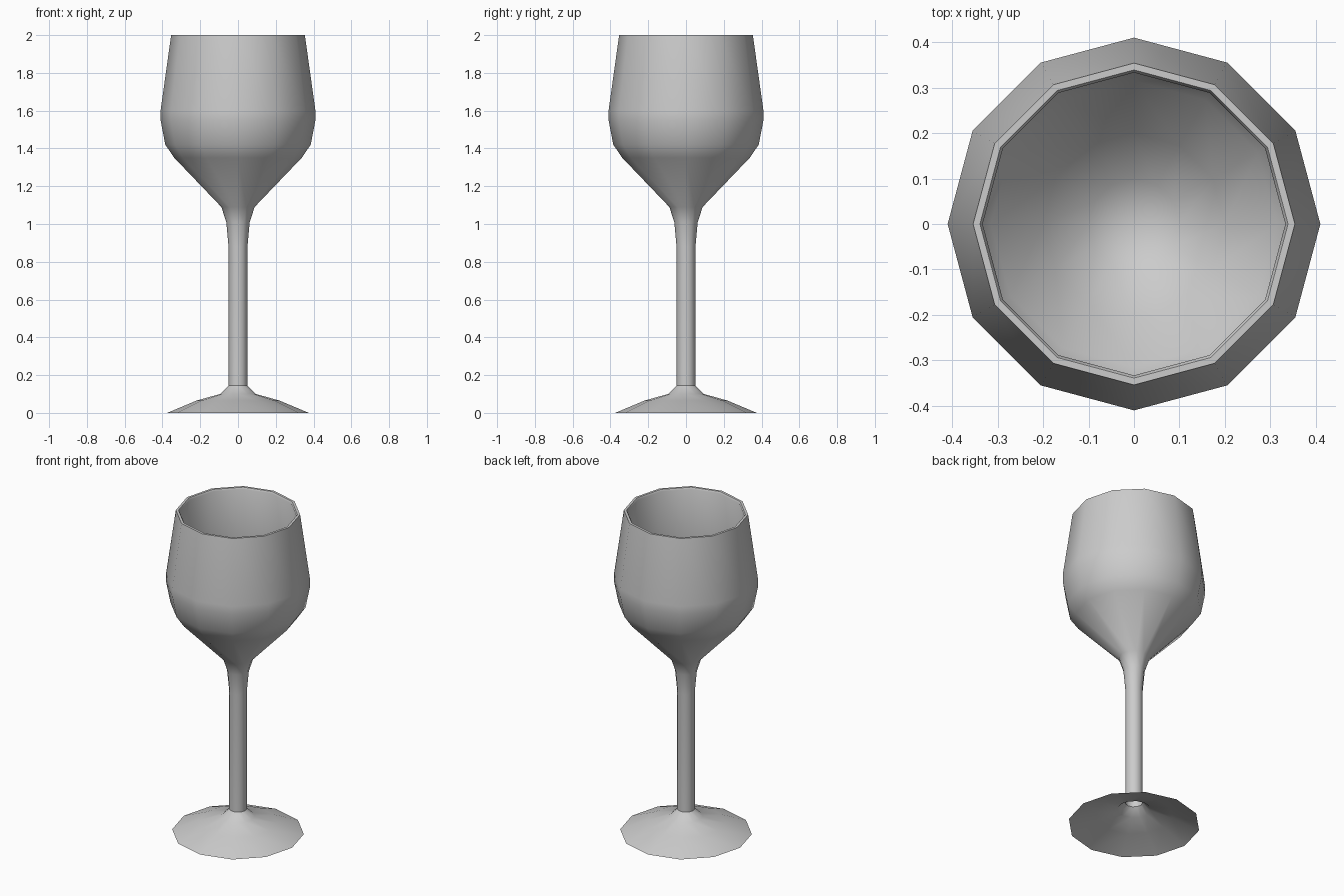
import bpy, bmesh, math

if "Cube" in bpy.data.objects:
    bpy.data.objects.remove(bpy.data.objects["Cube"])

SIDES = 12

# Radius/height profile: inner bowl bottom -> rim -> outer bowl -> stem -> open foot
inner_bowl = [(0.10, 1.145), (0.20, 1.24), (0.315, 1.37), (0.362, 1.435),
              (0.387, 1.555), (0.387, 1.60), (0.333, 1.99)]
rim = [(0.339, 2.0), (0.354, 2.0)]
outer_bowl = [(0.41, 1.60), (0.41, 1.55), (0.385, 1.42), (0.337, 1.35), (0.088, 1.09)]
stem = [(0.062, 1.01), (0.05, 0.88), (0.05, 0.145)]
foot = [(0.095, 0.10), (0.22, 0.065), (0.375, 0.0)]
profile = inner_bowl + rim + outer_bowl + stem + foot


def lathe(name, points, centre_z):
    """Revolve a profile around z, closing its first ring to a centre point."""
    bm = bmesh.new()
    rings = [[bm.verts.new((r * math.cos(2 * math.pi * k / SIDES),
                            r * math.sin(2 * math.pi * k / SIDES), z))
              for k in range(SIDES)] for r, z in points]
    centre = bm.verts.new((0, 0, centre_z))
    for k in range(SIDES):
        n = (k + 1) % SIDES
        bm.faces.new((centre, rings[0][k], rings[0][n]))
        for a, b in zip(rings, rings[1:]):
            bm.faces.new((a[k], b[k], b[n], a[n]))
    mesh = bpy.data.meshes.new(name)
    bm.to_mesh(mesh)
    bm.free()
    obj = bpy.data.objects.new(name, mesh)
    bpy.context.collection.objects.link(obj)
    return obj


# Stemmed glass as one continuous shell
glass = lathe("wine_glass", profile, 1.12)
bpy.context.view_layer.objects.active = glass
glass.select_set(True)
bpy.ops.object.shade_smooth_by_angle(angle=math.radians(42))
